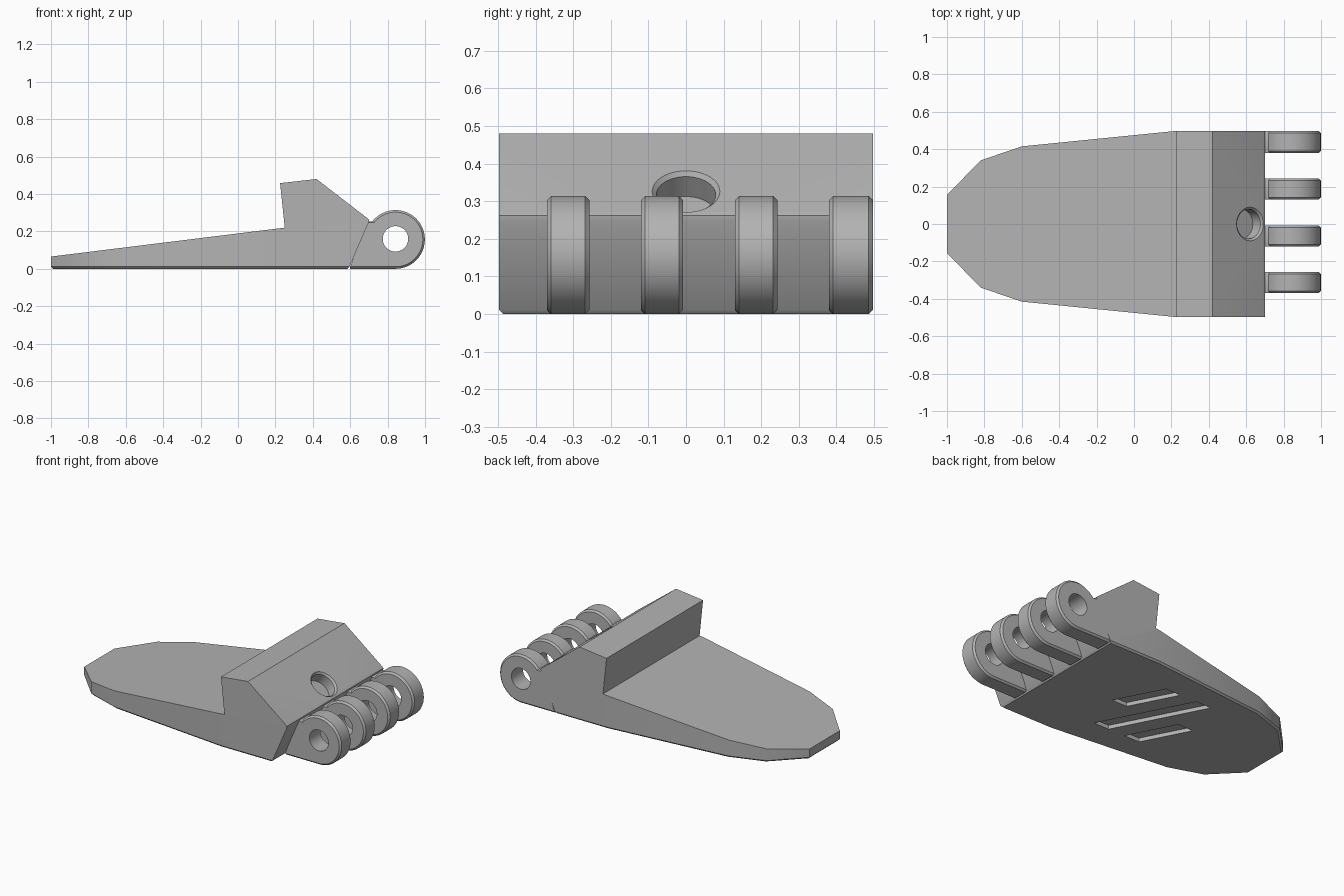
import bpy, bmesh, math
from mathutils import Vector, Matrix

if "Cube" in bpy.data.objects:
    bpy.data.objects.remove(bpy.data.objects["Cube"])

grey = bpy.data.materials.new("plain_grey")
grey.diffuse_color = (0.45, 0.45, 0.45, 1)
grey.use_nodes = True
grey.node_tree.nodes["Principled BSDF"].inputs["Base Color"].default_value = grey.diffuse_color
HALF, CH = 0.497, 0.011          # half width, chamfer size
CX, CZ, R = 0.842, 0.157, 0.157  # hinge axis and knuckle radius


def loft(name, rings):
    """Skin matching point rings and cap both ends."""
    bm = bmesh.new()
    rows = [[bm.verts.new(p) for p in ring] for ring in rings]
    n = len(rows[0])
    for a, b in zip(rows, rows[1:]):
        for i in range(n):
            bm.faces.new((a[i], a[(i + 1) % n], b[(i + 1) % n], b[i]))
    bm.faces.new(rows[0])
    bm.faces.new(rows[-1])
    bmesh.ops.recalc_face_normals(bm, faces=bm.faces[:])
    me = bpy.data.meshes.new(name)
    bm.to_mesh(me)
    bm.free()
    me.materials.append(grey)
    ob = bpy.data.objects.new(name, me)
    bpy.context.collection.objects.link(ob)
    return ob


def boolean(ob, cutter, op="DIFFERENCE"):
    """Apply a boolean and remove its helper."""
    mod = ob.modifiers.new("cut", "BOOLEAN")
    mod.object, mod.operation, mod.solver = cutter, op, "EXACT"
    bpy.context.view_layer.objects.active = ob
    bpy.ops.object.modifier_apply(modifier=mod.name)
    bpy.data.objects.remove(cutter)


def turned(name, profile, origin, axis, n=64):
    """Stack circles of (radius, distance) along an axis."""
    rot = Vector(axis).to_track_quat("Z", "Y").to_matrix().to_4x4()
    m = Matrix.Translation(origin) @ rot
    ts = [2 * math.pi * i / n for i in range(n)]
    return loft(name, [[m @ Vector((r * math.cos(t), r * math.sin(t), d)) for t in ts]
                       for r, d in profile])


def smooth(ob):
    bpy.ops.object.select_all(action="DESELECT")
    ob.select_set(True)
    bpy.context.view_layer.objects.active = ob
    bpy.ops.object.shade_smooth_by_angle(angle=math.radians(30))


# Wedge body: side profile extruded across the width
side = [(-1.1, 0), (-1.1, 0.053), (0.25, 0.22), (0.225, 0.458), (0.42, 0.48),
        (0.69, 0.272), (0.7, 0.262), (0.698, 0.247), (0.596, CH), (0.584, 0)]
body = loft("wedge_body", [[(x, y, z) for x, z in side] for y in (-0.6, 0.6)])

# Trim to the tapered plan outline, with a chamfered lower edge
half_plan = [(-1, 0.155), (-0.82, 0.34), (-0.6, 0.415), (0.22, HALF), (0.9, HALF)]
plan = half_plan + [(x, -y) for x, y in reversed(half_plan)]


def plan_ring(z, inset):
    k = 1 - inset / HALF
    return [(x + inset if x < -0.5 else x, y * k, z) for x, y in plan]


boolean(body, loft("plan_trim", [plan_ring(-0.1, CH * 1.0), plan_ring(0, CH),
                                 plan_ring(CH, 0), plan_ring(0.7, 0)]), "INTERSECT")

# Round blind pocket with a countersunk rim in the rear slope
normal = Vector((0.208, 0, 0.27)).normalized()
pocket = [(0.079, -0.078), (0.079, -0.011), (0.09, 0), (0.09, 0.05)]
boolean(body, turned("pocket_cutter", pocket, (0.62, 0, 0.326), normal))

# Slanted slots in the underside
for x, y, half_len in ((0.02, 0.135, 0.15), (-0.14, 0.0, 0.285), (-0.30, -0.135, 0.15)):
    corners = [(x - s * 0.52 * half_len + w, y + s * half_len)
               for s, w in ((-1, -0.055), (-1, 0.055), (1, 0.055), (1, -0.055))]
    boolean(body, loft("slot_cutter", [[(a, b, z) for a, b in corners] for z in (-0.05, 0.025)]))
smooth(body)


# Hinge knuckles: rounded lugs with chamfered sides and a pin hole
def lug_ring(y, inset):
    arc = [math.radians(-90 + 232 * i / 48) for i in range(49)]
    r = R - inset
    pts = [(0.6, inset)] + [(CX + r * math.cos(t), CZ + r * math.sin(t)) for t in arc]
    return [(x, y, z) for x, z in pts + [(0.685, 0.25)]]


for i, (y0, y1) in enumerate(((-0.37, -0.257), (-0.12, -0.008), (0.13, 0.243), (0.38, HALF))):
    lug = loft(f"hinge_knuckle_{i + 1}", [lug_ring(y0, CH), lug_ring(y0 + CH, 0),
                                          lug_ring(y1 - CH, 0), lug_ring(y1, CH)])
    boolean(lug, turned("pin_cutter", [(0.068, -1), (0.068, 1)], (CX, 0, CZ + 0.003), (0, 1, 0)))
    smooth(lug)
